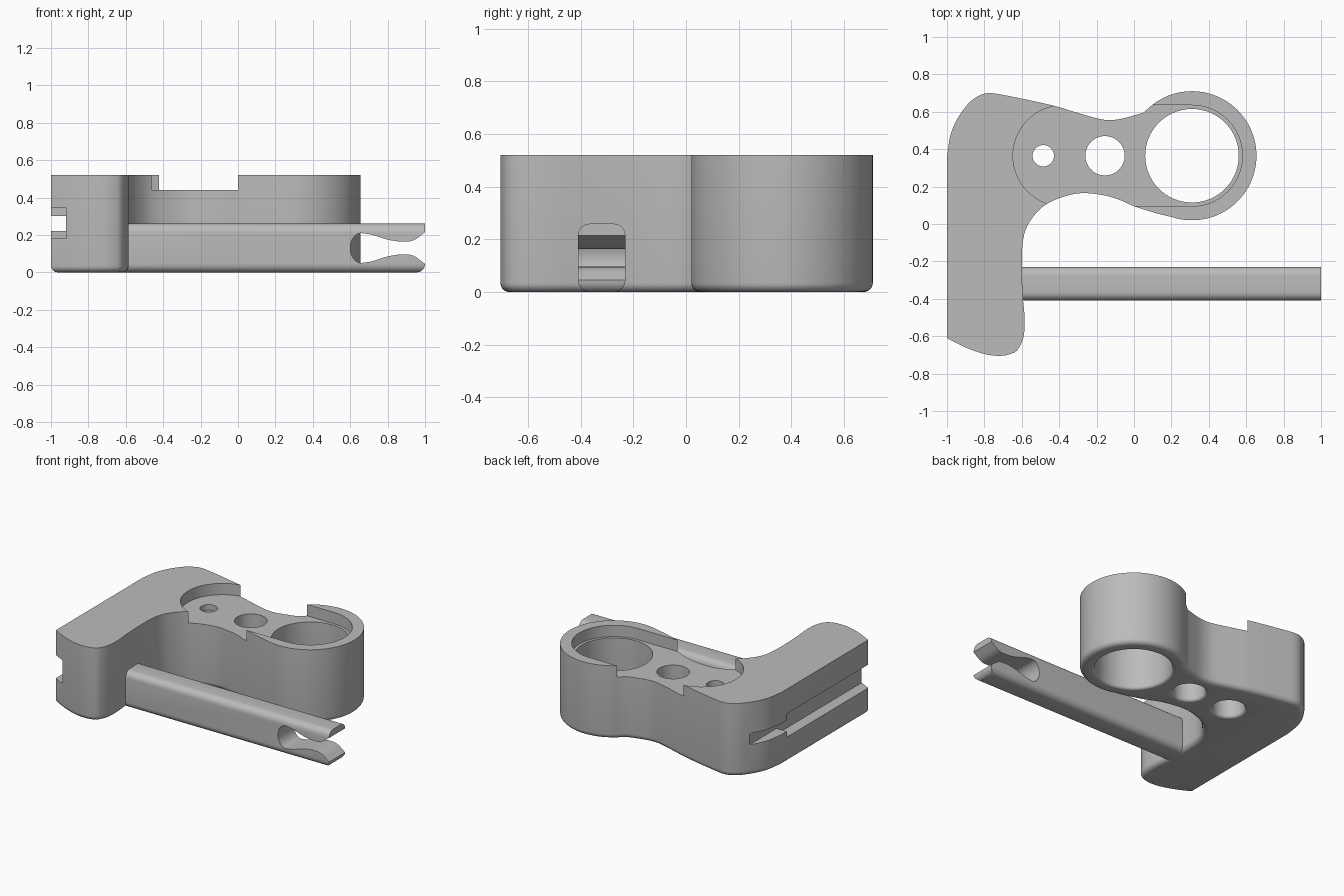
import bpy, bmesh, math
from mathutils import Vector

cube = bpy.data.objects.get("Cube")
if cube:
    bpy.data.objects.remove(cube, do_unlink=True)

grey = bpy.data.materials.new("plain grey")
grey.use_nodes = True
colour = (0.5, 0.5, 0.5, 1)
grey.diffuse_color = colour
grey.node_tree.nodes["Principled BSDF"].inputs["Base Color"].default_value = colour


def finish(name, bm):
    bmesh.ops.recalc_face_normals(bm, faces=bm.faces)
    mesh = bpy.data.meshes.new(name)
    bm.to_mesh(mesh)
    bm.free()
    mesh.materials.append(grey)
    obj = bpy.data.objects.new(name, mesh)
    bpy.context.collection.objects.link(obj)
    return obj


def spline(pts, steps=5):
    """Smooth open curve through the points."""
    p = [Vector(q) for q in pts]
    p = [2 * p[0] - p[1]] + p + [2 * p[-1] - p[-2]]
    out = []
    for a, b, c, d in zip(p, p[1:], p[2:], p[3:]):
        for i in range(steps):
            t = i / steps
            out.append(0.5 * (2 * b + (c - a) * t + (2 * a - 5 * b + 4 * c - d) * t * t
                              + (3 * b - a - 3 * c + d) * t ** 3))
    return out + [p[-2]]


def arc(cx, cy, r, start, end, n):
    angles = [math.radians(start + (end - start) * i / n) for i in range(n + 1)]
    return [Vector((cx + r * math.cos(a), cy + r * math.sin(a))) for a in angles]


def prism(name, pts, lo, hi, along="z", fillet=0):
    """Extrude an outline along z or y, optionally rounding its low rim."""
    bm = bmesh.new()
    place = (lambda p: (p[0], p[1], lo)) if along == "z" else (lambda p: (p[0], lo, p[1]))
    base = bm.faces.new([bm.verts.new(place(p)) for p in pts])
    rim = list(base.edges)
    top = bmesh.ops.extrude_face_region(bm, geom=[base], use_keep_orig=True)["geom"]
    shift = Vector((0, 0, hi - lo)) if along == "z" else Vector((0, hi - lo, 0))
    bmesh.ops.translate(bm, vec=shift, verts=[v for v in top if isinstance(v, bmesh.types.BMVert)])
    bmesh.ops.recalc_face_normals(bm, faces=bm.faces)
    if fillet:
        bmesh.ops.bevel(bm, geom=rim, offset=fillet, segments=5, profile=0.5, affect='EDGES')
    return finish(name, bm)


def lathe(name, cx, cy, profile, n=64):
    """Stack rings of (radius, height) into a closed turned solid."""
    bm = bmesh.new()
    rings = [[bm.verts.new((p.x, p.y, z)) for p in arc(cx, cy, r, 0, 360 - 360 / n, n - 1)]
             for r, z in profile]
    for low, high in zip(rings, rings[1:]):
        for i in range(n):
            j = (i + 1) % n
            bm.faces.new((low[i], low[j], high[j], high[i]))
    bm.faces.new(rings[0])
    bm.faces.new(rings[-1])
    return finish(name, bm)


def box(name, lo, hi):
    return prism(name, [(lo[0], lo[1]), (hi[0], lo[1]), (hi[0], hi[1]), (lo[0], hi[1])], lo[2], hi[2])


def cut(obj, cutter):
    cutter.hide_render = True
    mod = obj.modifiers.new("cut", 'BOOLEAN')
    mod.operation, mod.solver, mod.object = 'DIFFERENCE', 'EXACT', cutter
    bpy.context.view_layer.objects.active = obj
    bpy.ops.object.modifier_apply(modifier=mod.name)
    bpy.data.objects.remove(cutter, do_unlink=True)


def shade(obj):
    bpy.ops.object.select_all(action='DESELECT')
    obj.select_set(True)
    bpy.context.view_layer.objects.active = obj
    bpy.ops.object.shade_smooth_by_angle(angle=math.radians(30))


# Body: grip, waist and ring in one outline with a rounded bottom rim
row = 0.365
back = spline([(-1, 0.36), (-0.98, 0.48), (-0.94, 0.57), (-0.88, 0.65), (-0.82, 0.69), (-0.77, 0.7),
               (-0.7, 0.69), (-0.55, 0.66), (-0.42, 0.63), (-0.32, 0.6), (-0.2, 0.565),
               (-0.14, 0.556), (-0.08, 0.56), (0, 0.58), (0.05, 0.595)])
ring = arc(0.31, row, 0.345, 128, -108, 60)
front = spline([(0.12, 0.057), (0, 0.095), (-0.08, 0.13), (-0.17, 0.155), (-0.28, 0.165),
                (-0.38, 0.145), (-0.47, 0.105), (-0.53, 0.05), (-0.575, -0.02), (-0.595, -0.1),
                (-0.6, -0.22), (-0.595, -0.38), (-0.585, -0.5), (-0.59, -0.6), (-0.62, -0.67),
                (-0.66, -0.695), (-0.72, -0.705), (-0.8, -0.695), (-0.9, -0.66), (-1, -0.61)])
body = prism("body", back + ring + front, 0, 0.52, fillet=0.035)

# Long shallow recess in the top
end_r = 0.27
cut(body, prism("recess_cutter", arc(0.31, row, end_r, -90, 90, 32)
                + arc(-0.377, row, end_r, 90, 270, 32), 0.44, 0.6))


# Three through holes with rounded lower rims; the smallest is counterbored
def flare(r, f=0.02):
    curve = [(r + f - f * math.sin(a), f - f * math.cos(a))
             for a in (math.radians(15 * i) for i in range(7))]
    return [(r + f, -0.05)] + curve


cut(body, lathe("ring_hole_cutter", 0.31, row, flare(0.25) + [(0.25, 0.6)], 96))
cut(body, lathe("middle_hole_cutter", -0.155, row, flare(0.105) + [(0.105, 0.6)]))
cut(body, lathe("small_hole_cutter", -0.485, row,
                flare(0.105) + [(0.105, 0.4), (0.057, 0.4), (0.057, 0.6)]))

# Side slot, wide along the grip and narrow toward the back
cut(body, box("wide_slot_cutter", (-1.1, -0.8, 0.18), (-0.92, 0.3, 0.345)))
cut(body, box("narrow_slot_cutter", (-1.1, 0.2, 0.22), (-0.92, 0.8, 0.3)))
shade(body)

# Bar with rounded long edges and a rounded lower tip
bm = bmesh.new()
bmesh.ops.create_cube(bm, size=1)
for v in bm.verts:
    v.co = (0.18 + v.co.x * 1.64, -0.32 + v.co.y * 0.18, 0.13 + v.co.z * 0.26)
rounded = [e for e in bm.edges if abs(e.verts[0].co.x - e.verts[1].co.x) > 1
           or all(v.co.x > 0.9 and v.co.z < 0.1 for v in e.verts)]
bmesh.ops.bevel(bm, geom=rounded, offset=0.045, segments=6, profile=0.5, affect='EDGES')
bar = finish("bar", bm)

# Forked clip opening at the free end
lower = spline([(0.66, 0.05), (0.72, 0.06), (0.8, 0.085), (0.88, 0.096), (0.94, 0.088), (1, 0.045)])
upper = [Vector((p.x, 0.26 - p.y)) for p in reversed(lower)]
eye = [Vector((0.66 + (p.x - 0.66) * 0.75, p.y)) for p in arc(0.66, 0.13, 0.08, 90, 270, 24)]
cut(bar, prism("fork_cutter", lower + [Vector((1.1, 0.045)), Vector((1.1, 0.215))] + upper
               + eye[1:-1], -0.5, -0.1, along="y"))
shade(bar)
